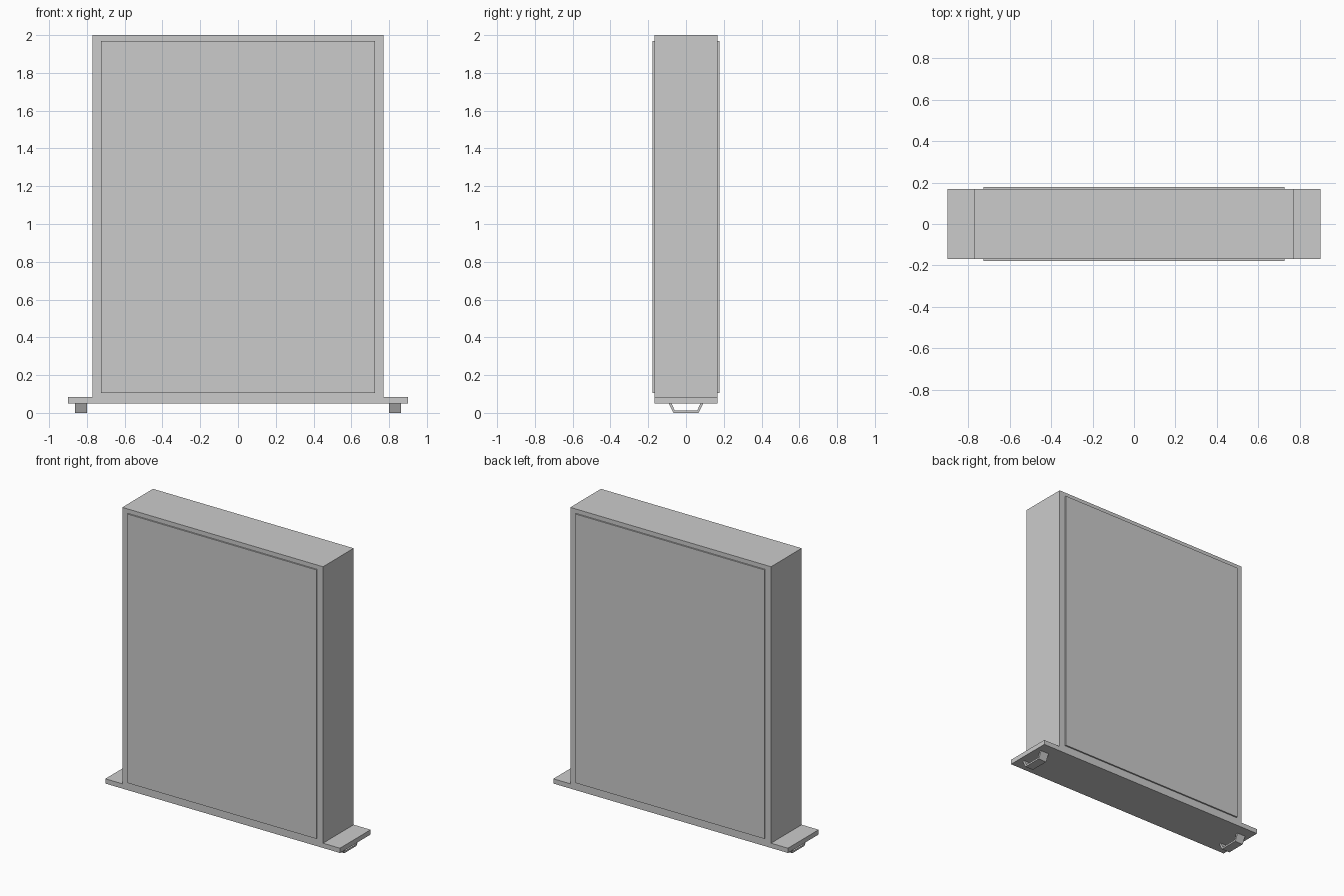
import bpy, bmesh

if "Cube" in bpy.data.objects:
    bpy.data.objects.remove(bpy.data.objects["Cube"])


def extrude_profile(name, points, to_3d, start, end):
    """Closed prism from a 2D outline swept between two depths."""
    bm = bmesh.new()
    face = bm.faces.new([bm.verts.new(to_3d(a, b, start)) for a, b in points])
    ext = bmesh.ops.extrude_face_region(bm, geom=[face])
    moved = [v for v in ext["geom"] if isinstance(v, bmesh.types.BMVert)]
    offset = (v1 - v0 for v1, v0 in [(moved[0].co.copy(), moved[0].co.copy())])
    delta = next(offset)
    for i, (p, q) in enumerate(zip(to_3d(0, 0, start), to_3d(0, 0, end))):
        delta[i] = q - p
    bmesh.ops.translate(bm, verts=moved, vec=delta)
    bmesh.ops.recalc_face_normals(bm, faces=bm.faces)
    mesh = bpy.data.meshes.new(name)
    bm.to_mesh(mesh)
    bm.free()
    obj = bpy.data.objects.new(name, mesh)
    bpy.context.collection.objects.link(obj)
    return obj


def along_y(x, z, d):
    return (x, d, z)


def along_x(y, z, d):
    return (d, y, z)


# Cabinet body and wider base plate, one inverted-T outline
half = [(0.90, 0.05), (0.90, 0.083), (0.77, 0.083), (0.77, 2.0)]
outline = half + [(-x, z) for x, z in reversed(half)]
extrude_profile("body_and_base", outline, along_y, -0.168, 0.168)

# Thin raised display panels on front and back
panel = [(-0.725, 0.105), (0.725, 0.105), (0.725, 1.97), (-0.725, 1.97)]
for name, side in (("front_panel", -1), ("back_panel", 1)):
    extrude_profile(name, panel, along_y, side * 0.166, side * 0.178)

# Bent-strip feet, open in the middle
outer = [(-0.093, 0.052), (-0.067, 0.0), (0.067, 0.0), (0.093, 0.052)]
inner = [(0.078, 0.052), (0.059, 0.012), (-0.059, 0.012), (-0.078, 0.052)]
for name, side in (("left_foot", -1), ("right_foot", 1)):
    extrude_profile(name, outer + inner, along_x, side * 0.80, side * 0.863)
